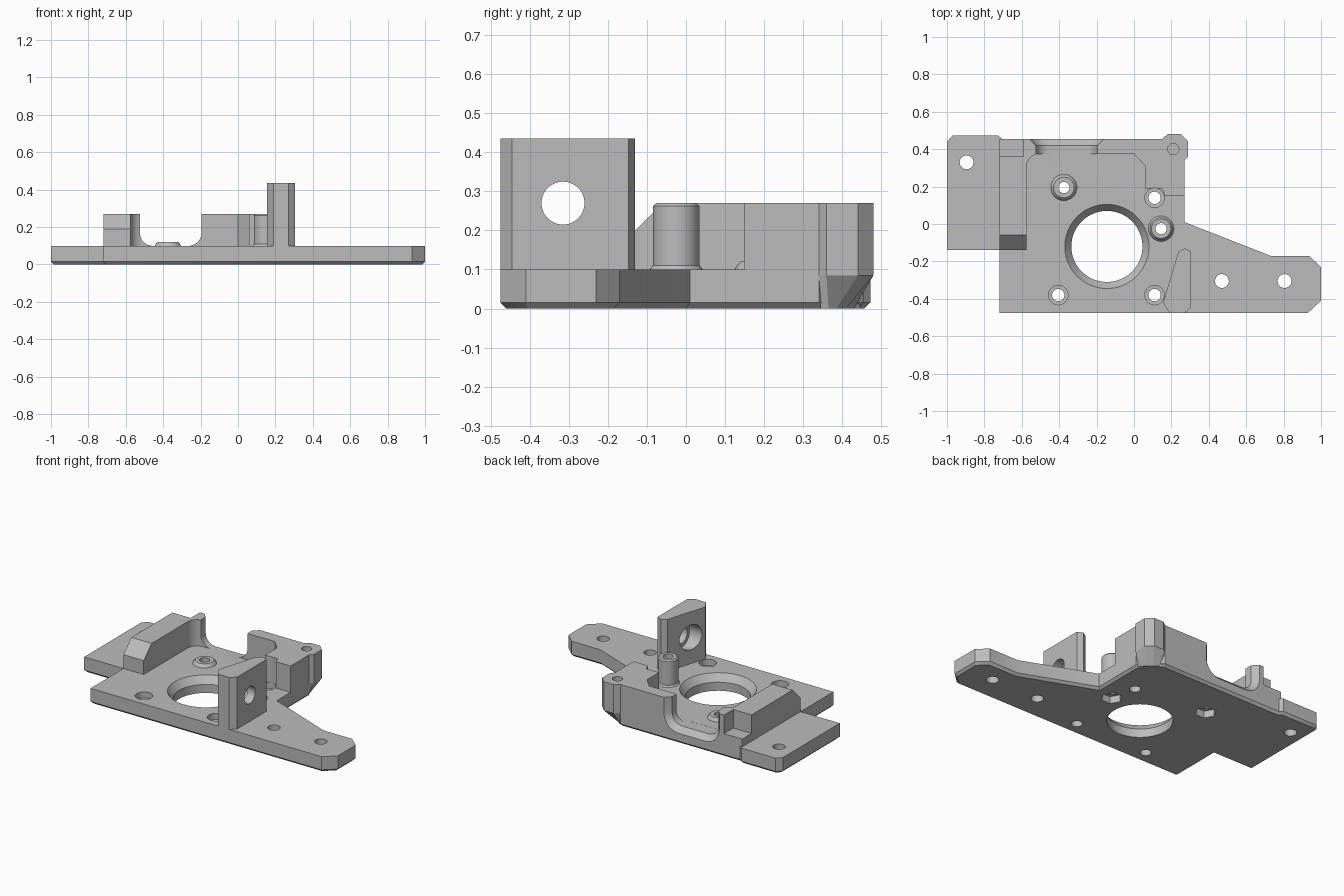
import bpy, bmesh
from math import sin, cos, pi
from mathutils import Vector

old = bpy.data.objects.get("Cube")
if old:
    bpy.data.objects.remove(old, do_unlink=True)

grey = bpy.data.materials.new("machined grey")
grey.use_nodes = True
grey.diffuse_color = (0.5, 0.5, 0.5, 1)
grey.node_tree.nodes["Principled BSDF"].inputs["Base Color"].default_value = (0.5, 0.5, 0.5, 1)


def loft(name, rings):
    """Closed solid through rings of equal point count."""
    bm = bmesh.new()
    loops = [[bm.verts.new(p) for p in ring] for ring in rings]
    n = len(loops[0])
    for a, b in zip(loops, loops[1:]):
        for i in range(n):
            j = (i + 1) % n
            bm.faces.new((a[i], a[j], b[j], b[i]))
    bm.faces.new(loops[0][::-1])
    bm.faces.new(loops[-1])
    bmesh.ops.recalc_face_normals(bm, faces=bm.faces)
    mesh = bpy.data.meshes.new(name)
    bm.to_mesh(mesh)
    bm.free()
    mesh.materials.append(grey)
    obj = bpy.data.objects.new(name, mesh)
    bpy.context.scene.collection.objects.link(obj)
    return obj


def at_z(outline, z):
    return [(x, y, z) for x, y in outline]


def prism(name, outline, z0, z1):
    return loft(name, [at_z(outline, z0), at_z(outline, z1)])


def rect(x0, x1, y0, y1):
    return [(x0, y0), (x1, y0), (x1, y1), (x0, y1)]


def turned(name, x, y, profile, n=48):
    """Solid of revolution about z from (radius, height) pairs."""
    turn = [2 * pi * i / n for i in range(n)]
    return loft(name, [[(x + r * cos(a), y + r * sin(a), z) for a in turn] for r, z in profile])


def bore_x(name, x0, x1, y, z, r, n=48):
    turn = [2 * pi * i / n for i in range(n)]
    return loft(name, [[(x, y + r * cos(a), z + r * sin(a)) for a in turn] for x in (x0, x1)])


def inset(outline, d):
    """Offset a counter-clockwise outline inwards."""
    pts = [Vector(p) for p in outline]
    result = []
    for i, p in enumerate(pts):
        u = (p - pts[i - 1]).normalized()
        v = (pts[(i + 1) % len(pts)] - p).normalized()
        nu, nv = Vector((-u.y, u.x)), Vector((-v.y, v.x))
        result.append(tuple(p + (nu + nv) * d / (1 + nu.dot(nv))))
    return result


def cut(obj, cutters):
    for c in cutters:
        c.hide_render = True
        mod = obj.modifiers.new("cut", "BOOLEAN")
        mod.operation, mod.solver, mod.object = "DIFFERENCE", "EXACT", c
    dg = bpy.context.evaluated_depsgraph_get()
    dg.update()
    mesh = bpy.data.meshes.new_from_object(obj.evaluated_get(dg))
    obj.modifiers.clear()
    obj.data = mesh


# Base plate with side wing and tapered arm, chamfered underneath
plate_outline = [(-0.72, -0.475), (0.93, -0.475), (1, -0.41), (1, -0.23), (0.935, -0.17),
                 (0.73, -0.17), (0.27, 0.01), (0.27, 0.34), (0.15, 0.455), (-0.705, 0.455),
                 (-0.725, 0.472), (-0.97, 0.472), (-1, 0.44), (-1, -0.14), (-0.72, -0.14)]
plate = loft("base_plate", [at_z(inset(plate_outline, 0.015), 0),
                            at_z(plate_outline, 0.015), at_z(plate_outline, 0.1)])

# Raised wall: side rail, back wall and rear corner block
corner = [(0.27, 0.34), (0.29, 0.36), (0.29, 0.44), (0.25, 0.48), (0.18, 0.48), (0.15, 0.455)]
fillet = [(-0.505 - 0.07 * cos(a), 0.305 + 0.07 * sin(a)) for a in [i * pi / 16 for i in range(9)]]
wall_outline = ([(-0.72, -0.14), (-0.575, -0.14)] + fillet
                + [(0, 0.375), (0.06, 0.31), (0.06, 0.19), (0.15, 0.19), (0.165, 0.15), (0.27, 0.15)]
                + corner + [(-0.72, 0.455)])
wall = prism("raised_wall", wall_outline, 0.1, 0.27)

# Overhanging foot of the corner block, sloping in to the plate
foot_low = [(0.26, 0.345), (0.25, 0.365), (0.23, 0.385), (0.2, 0.41), (0.17, 0.43), (0.155, 0.445)]
loft("corner_foot", [at_z(foot_low, 0), at_z(corner, 0.085), at_z(corner, 0.1)])

# Upright lug
lug = prism("upright_lug", [(0.155, -0.42), (0.19, -0.475), (0.27, -0.475), (0.305, -0.445),
                            (0.305, -0.147), (0.27, -0.13), (0.237, -0.15)], 0.1, 0.435)

# Short boss and tall tube
boss_at, tube_at = (-0.375, 0.195), (0.145, -0.025)
boss = turned("short_boss", *boss_at, [(0.07, 0.1), (0.063, 0.113), (0.055, 0.12)])
tube = turned("tall_tube", *tube_at, [(0.068, 0.1), (0.06, 0.11), (0.06, 0.262), (0.052, 0.27)])

# Rounded opening through the back wall, flared outwards
R = 0.07


def opening(y, grow):
    left, right, low = -0.525, -0.195, 0.0995
    arc = [i * pi / 16 for i in range(9)]
    r = R + grow
    pts = [(left - grow, 0.3)]
    pts += [(left + R - r * cos(a), low + R - r * sin(a)) for a in arc]
    pts += [(right - R + r * sin(a), low + R - r * cos(a)) for a in arc]
    pts += [(right + grow, 0.3)]
    return [(x, y, z) for x, z in pts]


gap = loft("cut_opening", [opening(0.34, 0), opening(0.42, 0), opening(0.465, 0.043)])

# Hole cutters
main_bore = turned("cut_main", -0.145, -0.12, [(0.19, -0.05), (0.19, 0.055), (0.225, 0.1), (0.225, 0.15)], 64)
plain_holes = [turned("cut_hole", x, y, [(0.037, -0.05), (0.037, 0.2)], 32)
               for x, y in [(0.47, -0.305), (0.805, -0.305), (-0.895, 0.33)]]
screw_holes = [turned("cut_screw", x, y, [(0.033, -0.05), (0.033, 0.06), (0.052, 0.061), (0.052, 0.4)], 32)
               for x, y in [(0.11, 0.14), (-0.405, -0.38), (0.11, -0.38)]]
boss_holes = [turned("cut_boss", *p, [(0.03, -0.05), (0.03, 0.4)], 32) for p in (boss_at, tube_at)]
nut_traps = [turned("cut_nut", *p, [(0.062, -0.05), (0.062, 0.045)], 6) for p in (boss_at, tube_at)]
blind_hole = turned("cut_blind", 0.21, 0.4, [(0.03, 0.14), (0.03, 0.4)], 32)

# Rail slope, rear notch and lug bore cutters
slope = loft("cut_slope", [[(x, -0.16, 0.17), (x, -0.04, 0.29), (x, -0.16, 0.29)] for x in (-0.8, -0.5)])
notch = prism("cut_notch", rect(-0.8, -0.59, 0.36, 0.5), 0.15, 0.4)
lug_bore = bore_x("cut_lug", 0.1, 0.4, -0.315, 0.27, 0.055)
lug_recess = bore_x("cut_recess", 0.1, 0.25, -0.315, 0.27, 0.08)

cut(plate, [gap, main_bore] + plain_holes + screw_holes + boss_holes + nut_traps)
cut(wall, [gap, slope, notch, blind_hole, screw_holes[0]])
cut(lug, [lug_bore, lug_recess])
cut(boss, [boss_holes[0]])
cut(tube, [boss_holes[1]])

for obj in [o for o in bpy.data.objects if o.name.startswith("cut_")]:
    bpy.data.objects.remove(obj, do_unlink=True)

# Smooth the round parts, keep edges sharp
for obj in (plate, wall, lug, boss, tube):
    bpy.ops.object.select_all(action="DESELECT")
    obj.select_set(True)
    bpy.context.view_layer.objects.active = obj
    bpy.ops.object.shade_smooth_by_angle()
